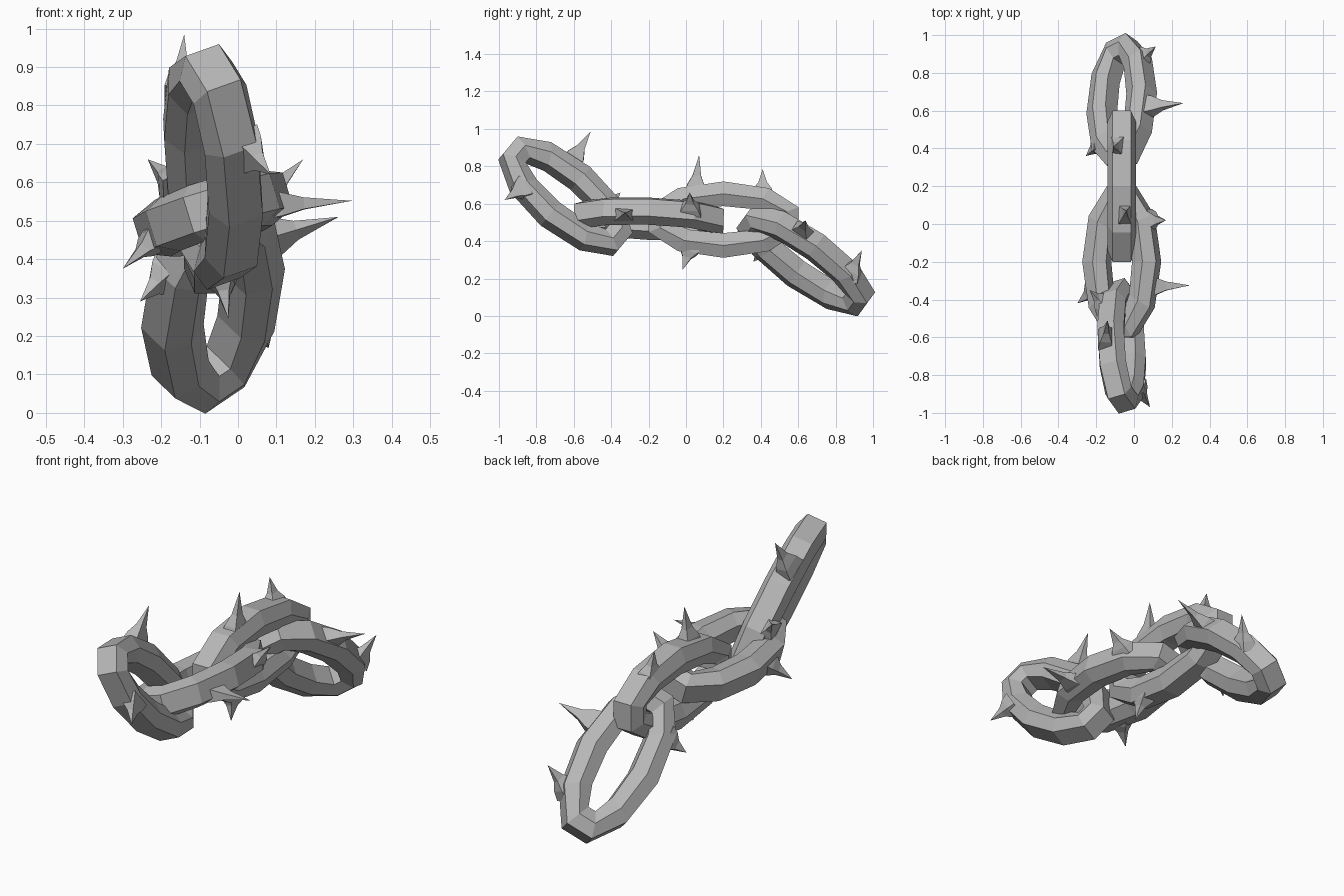
import bpy, bmesh
from math import sin, cos, radians, pi
from mathutils import Vector, Matrix

if "Cube" in bpy.data.objects:
    bpy.data.objects.remove(bpy.data.objects["Cube"])

# Single plain metal colour
iron = bpy.data.materials.new("grey_iron")
iron.use_nodes = True
grey = (0.47, 0.47, 0.47, 1)
iron.diffuse_color = grey
iron.node_tree.nodes["Principled BSDF"].inputs["Base Color"].default_value = grey


def finish(bm, name):
    bmesh.ops.recalc_face_normals(bm, faces=bm.faces)
    mesh = bpy.data.meshes.new(name)
    bm.to_mesh(mesh)
    bm.free()
    mesh.materials.append(iron)
    obj = bpy.data.objects.new(name, mesh)
    bpy.context.collection.objects.link(obj)


def bridge(bm, ring, nxt):
    n = len(ring)
    for i in range(n):
        bm.faces.new((ring[i], ring[(i + 1) % n], nxt[(i + 1) % n], nxt[i]))


# Hexagonal bar section: (in-plane offset, out-of-plane offset)
SECTION = [(0.066, 0.048), (0, 0.076), (-0.066, 0.048),
           (-0.066, -0.048), (0, -0.076), (0.066, -0.048)]


def chain_link(name, centre, pitch, roll):
    """Oval ten-segment ring, long axis along local y."""
    place = (Matrix.Translation(centre) @ Matrix.Rotation(radians(pitch), 4, 'X')
             @ Matrix.Rotation(radians(-roll), 4, 'Y'))
    bm = bmesh.new()
    rings = []
    for k in range(10):
        t = 2 * pi * k / 10
        mid = Vector((0.138 * cos(t), 0.357 * sin(t), 0))
        out = Vector((1.2 * cos(t), sin(t), 0)).normalized()
        rings.append([bm.verts.new(place @ (mid + out * a + Vector((0, 0, b))))
                      for a, b in SECTION])
    for k in range(10):
        bridge(bm, rings[k], rings[(k + 1) % 10])
    finish(bm, name)
    return place.to_3x3() @ Vector((0, 1, 0))


def thorn(name, base, tip, along):
    """Four-sided spike with a flared foot, widest along the bar."""
    base, tip = Vector(base), Vector(tip)
    axis = tip - base
    u = (along - axis * along.dot(axis) / axis.length_squared).normalized()
    v = axis.normalized().cross(u)
    bm = bmesh.new()
    rings = []
    for t, s in ((-0.15, 1.1), (0.15, 0.85), (0.42, 0.42), (0.72, 0.2)):
        mid = base + axis * t
        rings.append([bm.verts.new(mid + u * s * 0.055 * i + v * s * 0.036 * j)
                      for i, j in ((1, 1), (-1, 1), (-1, -1), (1, -1))])
    for lower, upper in zip(rings, rings[1:]):
        bridge(bm, lower, upper)
    bm.faces.new(rings[0])
    point = bm.verts.new(tip)
    for i in range(4):
        bm.faces.new((rings[-1][i], rings[-1][(i + 1) % 4], point))
    finish(bm, name)


# Each link: name, centre, pitch, roll, thorns as (base, tip)
LINKS = [
    ("front_link", (-0.065, -0.645, 0.64), -40, -65, [
        ((-0.15, -0.6, 0.84), (-0.14, -0.51, 0.985)),
        ((0.03, -0.88, 0.68), (0.085, -0.97, 0.62)),
        ((-0.17, -0.42, 0.59), (-0.235, -0.35, 0.66))]),
    ("flat_link", (-0.065, -0.2, 0.52), -2, 17, [
        ((-0.21, -0.35, 0.46), (-0.3, -0.42, 0.375)),
        ((0.08, -0.33, 0.54), (0.297, -0.325, 0.552)),
        ((0.08, 0.02, 0.57), (0.17, 0.02, 0.66))]),
    ("upright_link", (-0.065, 0.2, 0.515), 0, 90, [
        ((-0.05, 0.05, 0.67), (-0.04, 0.07, 0.86)),
        ((-0.085, 0.41, 0.66), (-0.11, 0.41, 0.785)),
        ((-0.045, 0.02, 0.36), (-0.025, -0.02, 0.245))]),
    ("back_link", (-0.065, 0.64, 0.298), -36, 40, [
        ((-0.19, 0.42, 0.36), (-0.255, 0.36, 0.29)),
        ((0.07, 0.62, 0.45), (0.262, 0.64, 0.51)),
        ((0.05, 0.88, 0.23), (0.115, 0.94, 0.35))]),
]

for name, centre, pitch, roll, thorns in LINKS:
    along = chain_link(name, centre, pitch, roll)
    for i, (base, tip) in enumerate(thorns):
        thorn(f"{name}_thorn_{i + 1}", base, tip, along)
